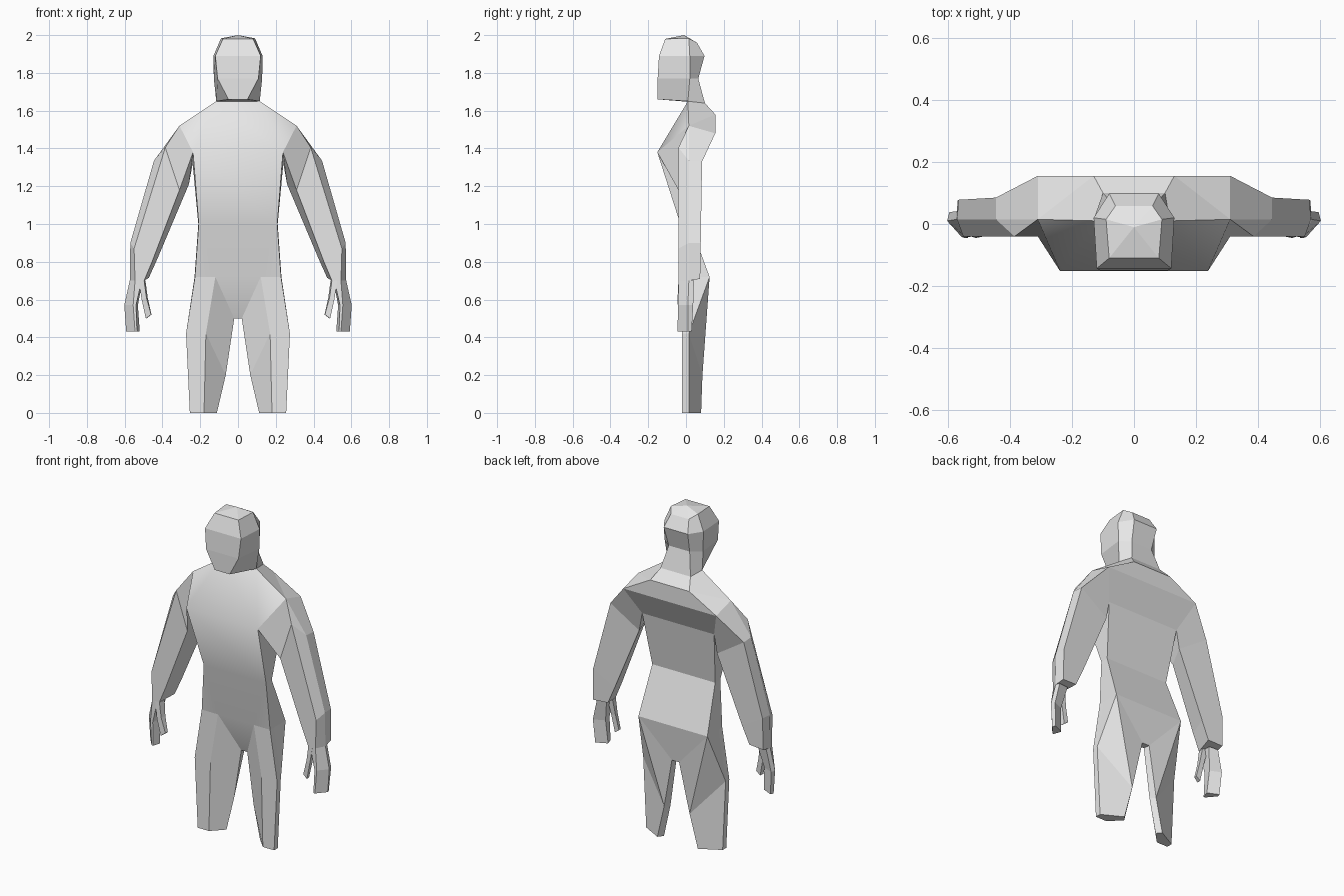
import bpy, bmesh

grey = bpy.data.materials.new("plain grey")
grey.diffuse_color = (0.8, 0.8, 0.8, 1)


def sym(*half):
    """Close a right-hand half section into a full left-right section."""
    return list(half) + [(-x, y, z) for x, y, z in reversed(half)]


def loft(name, rings, cap_start=True, cap_end=True, mirror=False):
    """Skin matching cross-sections; repeated points collapse into one."""
    bm = bmesh.new()
    found = {}

    def vert(p):
        key = tuple(round(c, 4) + 0.0 for c in p)
        if key not in found:
            found[key] = bm.verts.new(key)
        return found[key]

    def face(points):
        vs = list(dict.fromkeys(vert(p) for p in points))
        if len(vs) > 2 and not bm.faces.get(vs):
            bm.faces.new(vs)

    n = len(rings[0])
    for a, b in zip(rings, rings[1:]):
        for i in range(n):
            j = (i + 1) % n
            face((a[i], a[j], b[j], b[i]))
    if cap_start:
        face(rings[0])
    if cap_end:
        face(rings[-1])
    bmesh.ops.recalc_face_normals(bm, faces=bm.faces)
    me = bpy.data.meshes.new(name)
    bm.to_mesh(me)
    bm.free()
    me.materials.append(grey)
    ob = bpy.data.objects.new(name, me)
    bpy.context.collection.objects.link(ob)
    if mirror:
        ob.modifiers.new("mirror", 'MIRROR')
    return ob


# Shared joint points
neck = (0.115, 0.01, 1.65)
shoulder = (0.31, 0.015, 1.52)
chest = (0.238, -0.152, 1.38)
blade = (0.31, 0.155, 1.48)
armpit = (0.24, 0.075, 1.32)
waist_front = (0.208, -0.03, 1.0)
waist_back = (0.21, 0.022, 1.0)
hip_front = (0.12, -0.02, 0.72)
hip_outer = (0.228, -0.02, 0.72)
hip_side = (0.228, 0.015, 0.72)
hip_back = (0.23, 0.125, 0.72)
crotch_front = (0.02, 0.06, 0.5)
crotch_back = (0.024, 0.1, 0.5)

# Torso: sections of front, outer front, side and back points
torso = loft("torso", [
    sym(neck, neck, neck, (0.10, 0.10, 1.64)),
    sym(neck, neck, shoulder, (0.13, 0.155, 1.58)),
    sym(chest, chest, shoulder, blade),
    sym(chest, chest, armpit, armpit),
    sym(waist_front, waist_front, waist_back, waist_back),
    sym(hip_front, hip_outer, hip_side, hip_back),
    sym(crotch_front, crotch_front, crotch_front, crotch_back)])

# Smooth the chest and belly, keep everything else faceted
bm = bmesh.new()
bm.from_mesh(torso.data)
for f in bm.faces:
    f.smooth = f.normal.y < -0.5 and abs(f.normal.x) < 0.5
for e in bm.edges:
    e.smooth = all(f.smooth for f in e.link_faces)
bm.to_mesh(torso.data)
bm.free()

# Head and neck
crown = (0, -0.01, 2.0)
loft("head", [
    sym((0.05, -0.15, 1.66), (0.115, 0.01, 1.65), (0.10, 0.10, 1.64)),
    sym((0.108, -0.15, 1.77), (0.128, 0.02, 1.77), (0.07, 0.065, 1.77)),
    sym((0.12, -0.143, 1.89), (0.13, 0.02, 1.89), (0.08, 0.098, 1.89)),
    sym((0.08, -0.11, 1.98), (0.09, 0.015, 1.983), (0.06, 0.058, 1.96)),
    sym(crown, crown, crown)])

# Legs: front, outer front, outer back (twice, around the buttock),
# inner back (twice), inner front
knee_out, knee_in = (0.275, 0.015, 0.42), (0.085, 0.087, 0.2)
foot_out, foot_in = (0.255, 0.015, 0), (0.135, 0.08, 0)
loft("legs", [
    [hip_front, hip_outer, hip_side, hip_back, hip_back,
     crotch_back, crotch_front],
    [(0.17, -0.02, 0.42), (0.275, -0.02, 0.42), knee_out, knee_out,
     knee_in, knee_in, (0.065, 0.055, 0.2)],
    [(0.18, -0.02, 0), (0.255, -0.02, 0), foot_out, foot_out,
     foot_in, foot_in, (0.112, 0.05, 0)]], cap_start=False, mirror=True)

# Arms: outer, front outer, front inner, back inner, back outer
loft("arms", [
    [shoulder, shoulder, chest, armpit, blade],
    [(0.445, 0.015, 1.335), (0.385, -0.04, 1.405), (0.31, -0.04, 1.18),
     (0.26, 0.075, 1.21), (0.445, 0.085, 1.33)],
    [(0.57, 0.015, 0.9), (0.55, -0.04, 0.87), (0.455, -0.04, 0.8),
     (0.425, 0.073, 0.82), (0.565, 0.078, 0.9)],
    [(0.573, 0.015, 0.7), (0.545, -0.04, 0.7), (0.497, -0.04, 0.7),
     (0.472, 0.07, 0.715), (0.568, 0.075, 0.71)]],
    cap_start=False, mirror=True)

# Hands: a flat mitten running flush out of the front of the wrist
loft("hands", [
    [(0.573, 0.015, 0.7), (0.565, 0.042, 0.7), (0.505, 0.037, 0.7),
     (0.51, -0.04, 0.7), (0.545, -0.04, 0.7)],
    [(0.602, 0.01, 0.57), (0.595, 0.038, 0.57), (0.53, 0.01, 0.57),
     (0.54, -0.042, 0.57), (0.555, -0.042, 0.57)],
    [(0.592, 0.01, 0.43), (0.585, 0.03, 0.43), (0.52, 0.0, 0.43),
     (0.535, -0.045, 0.43), (0.545, -0.045, 0.43)]], mirror=True)

# Thumbs
loft("thumbs", [
    [(0.525, -0.04, 0.7), (0.525, 0.0, 0.7),
     (0.49, 0.0, 0.7), (0.497, -0.04, 0.7)],
    [(0.51, -0.045, 0.6), (0.505, -0.01, 0.6),
     (0.478, -0.01, 0.61), (0.485, -0.04, 0.61)],
    [(0.488, -0.04, 0.5), (0.485, -0.015, 0.5),
     (0.458, -0.015, 0.52), (0.46, -0.035, 0.52)]], mirror=True)
